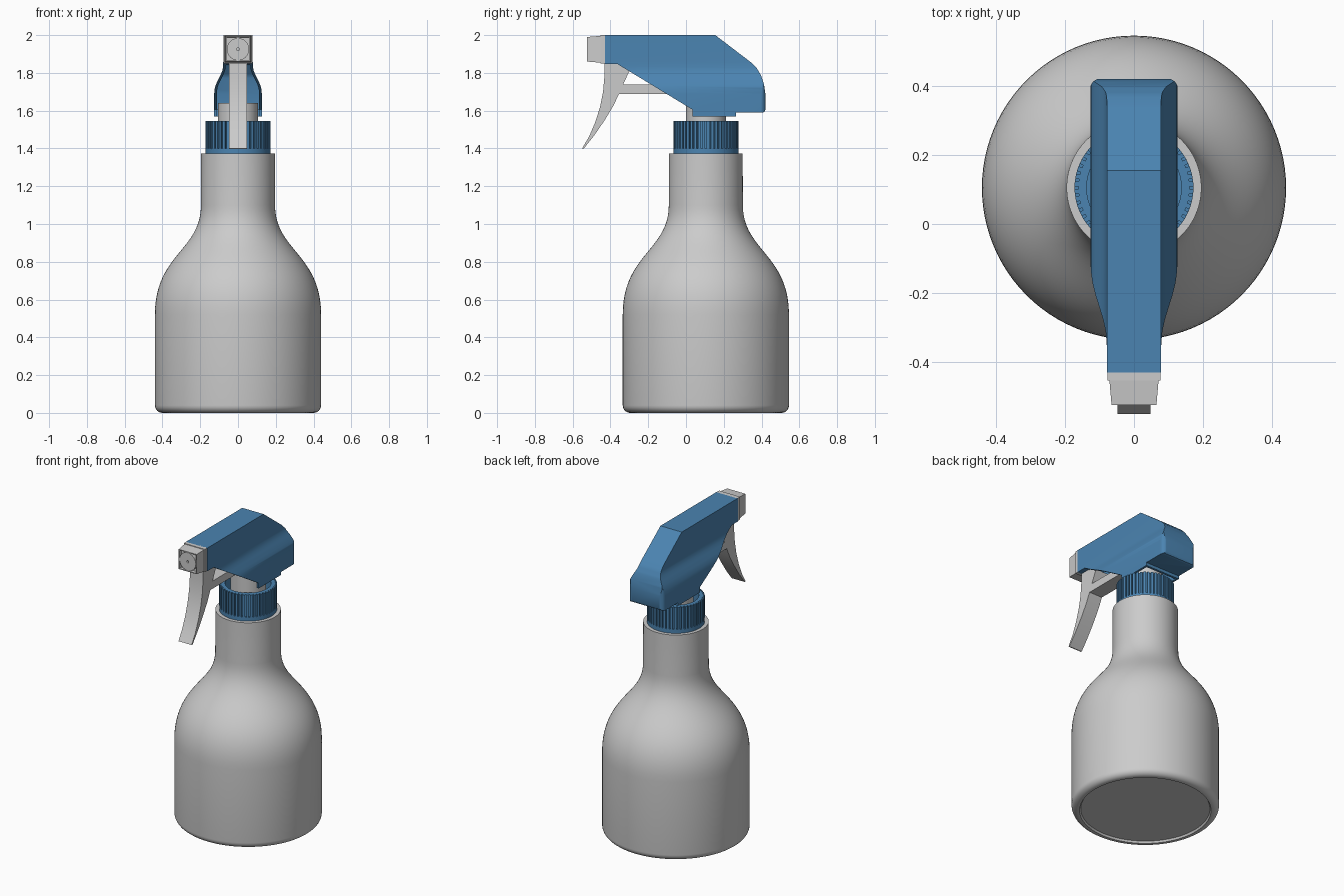
import bpy, bmesh, math
from mathutils import Vector, Matrix
from mathutils.geometry import interpolate_bezier

if "Cube" in bpy.data.objects:
    bpy.data.objects.remove(bpy.data.objects["Cube"])

CY = 0.105  # y of the bottle axis
blue = bpy.data.materials.new("blue_plastic")
blue.diffuse_color = (0.07, 0.23, 0.44, 1)
blue.use_nodes = True
blue.node_tree.nodes["Principled BSDF"].inputs["Base Color"].default_value = blue.diffuse_color


def activate(ob):
    bpy.ops.object.select_all(action='DESELECT')
    ob.select_set(True)
    bpy.context.view_layer.objects.active = ob


def finish(name, bm, mat=None):
    bmesh.ops.remove_doubles(bm, verts=bm.verts[:], dist=1e-5)
    bmesh.ops.recalc_face_normals(bm, faces=bm.faces[:])
    me = bpy.data.meshes.new(name)
    bm.to_mesh(me)
    bm.free()
    ob = bpy.data.objects.new(name, me)
    bpy.context.collection.objects.link(ob)
    if mat:
        me.materials.append(mat)
    smooth(ob)
    return ob


def smooth(ob):
    activate(ob)
    bpy.ops.object.shade_smooth_by_angle(angle=math.radians(30))


def lathe(name, pts, mat=None, y=CY, steps=96):
    bm = bmesh.new()
    vs = [bm.verts.new((r, y, z)) for r, z in pts]
    es = [bm.edges.new(p) for p in zip(vs, vs[1:])]
    bmesh.ops.spin(bm, geom=vs + es, cent=(0, y, 0), axis=(0, 0, 1),
                   angle=2 * math.pi, steps=steps, use_merge=True)
    return finish(name, bm, mat)


def prism(name, pts, axis, lo, hi, mat=None):
    """Extrude a 2D outline along axis 0, 1 or 2."""
    def place(p, d):
        c = list(p)
        c.insert(axis, d)
        return c
    bm = bmesh.new()
    a = [bm.verts.new(place(p, lo)) for p in pts]
    b = [bm.verts.new(place(p, hi)) for p in pts]
    bm.faces.new(a)
    bm.faces.new(b[::-1])
    for i in range(len(a)):
        j = (i + 1) % len(a)
        bm.faces.new((a[i], b[i], b[j], a[j]))
    return finish(name, bm, mat)


def boolean(ob, cutter, op):
    m = ob.modifiers.new("cut", 'BOOLEAN')
    m.operation, m.solver, m.object = op, 'EXACT', cutter
    activate(ob)
    bpy.ops.object.modifier_apply(modifier=m.name)
    bpy.data.objects.remove(cutter)


# bottle
shoulder = interpolate_bezier(Vector((0.44, 0.52)), Vector((0.44, 0.84)),
                              Vector((0.196, 0.86)), Vector((0.196, 1.10)), 24)
foot = [(0.40 + 0.04 * math.sin(t), 0.04 - 0.04 * math.cos(t))
        for t in (i * math.pi / 12 for i in range(7))]
lathe("bottle", [(0, 0.012), (0.385, 0.012), (0.392, 0)] + foot
      + [(p.x, p.y) for p in shoulder] + [(0.195, 1.374), (0, 1.374)])

# screw cap with ribs
lathe("screw_cap", [(0, 1.372), (0.172, 1.372), (0.172, 1.40), (0.161, 1.40), (0.161, 1.545),
                    (0.137, 1.545), (0.137, 1.45), (0, 1.45)], blue)
bm = bmesh.new()
RIBS = 48
for i in range(RIBS):
    m = (Matrix.Translation((0, CY, 0)) @ Matrix.Rotation(2 * math.pi * (i + 0.5) / RIBS, 4, 'Z')
         @ Matrix.Translation((0.164, 0, 1.4715)) @ Matrix.Diagonal((0.016, 0.014, 0.147, 1)))
    bmesh.ops.create_cube(bm, size=1, matrix=m)
finish("cap_ribs", bm, blue)

# stem between cap and head
lathe("stem", [(0, 1.44), (0.106, 1.44), (0.106, 1.64), (0, 1.64)], steps=64)

# head shell: cross-section, side outline and rounded plan intersected, then hollowed
half = [(0.126, 1.69), (0.1245, 1.71), (0.120, 1.73), (0.112, 1.75), (0.100, 1.773),
        (0.089, 1.795), (0.082, 1.815), (0.079, 1.835), (0.078, 1.86)]


def section(inset):
    right = [(x - inset, z) for x, z in [(0.126, 1.45)] + half + [(0.077, 2.1)]]
    return right + [(-x, z) for x, z in right[::-1]]


side = [(-0.43, 2.0), (0.155, 2.0), (0.345, 1.855), (0.375, 1.825), (0.398, 1.785), (0.413, 1.74),
        (0.42, 1.69), (0.42, 1.605), (0.415, 1.594), (0.405, 1.59), (0.265, 1.59), (0.265, 1.57),
        (0.035, 1.57), (0.035, 1.605), (-0.365, 1.848), (-0.43, 1.848)]
R = 0.03
arc = [(0.127 - R + R * math.cos(t), 0.4205 - R + R * math.sin(t))
       for t in (i * math.pi / 12 for i in range(7))]
plan = [(0.127, -0.6)] + arc + [(-x, y) for x, y in arc[::-1]] + [(-0.127, -0.6)]
void_side = [(-0.355, 1.4), (-0.355, 1.986), (0.15, 1.986), (0.335, 1.845), (0.383, 1.78),
             (0.405, 1.69), (0.405, 1.605), (0.25, 1.605), (0.25, 1.4)]
head = prism("spray_head", section(0), 1, -0.7, 0.7, blue)
boolean(head, prism("side_cutter", side, 0, -0.3, 0.3), 'INTERSECT')
boolean(head, prism("plan_cutter", plan, 2, 1.3, 2.2), 'INTERSECT')
void = prism("void_cutter", section(0.014), 1, -0.8, 0.8)
boolean(void, prism("void_side_cutter", void_side, 0, -0.3, 0.3), 'INTERSECT')
boolean(head, void, 'DIFFERENCE')
head.data.materials.clear()
head.data.materials.append(blue)
smooth(head)

# trigger with its push arm
prism("trigger", [(-0.43, 1.86), (-0.432, 1.78), (-0.439, 1.70), (-0.455, 1.62), (-0.480, 1.54),
                  (-0.512, 1.465), (-0.55, 1.40), (-0.542, 1.398), (-0.485, 1.47), (-0.43, 1.55),
                  (-0.385, 1.625), (-0.355, 1.688), (0.0, 1.688), (0.0, 1.738), (-0.333, 1.738),
                  (-0.295, 1.82), (-0.36, 1.86)], 0, -0.048, 0.048)

# nozzle: square collar, tapered square cup, round disc with a spray hole
ZN = 1.925
prism("nozzle_collar", [(s * 0.076, ZN + t * 0.075) for s, t in ((-1, -1), (1, -1), (1, 1), (-1, 1))],
      1, -0.453, -0.425)
bm = bmesh.new()
rings = []
for h, y in ((0.071, -0.453), (0.065, -0.523), (0.060, -0.523), (0.060, -0.50)):
    rings.append([bm.verts.new((s * h, y, ZN + t * h))
                  for s, t in ((-1, -1), (1, -1), (1, 1), (-1, 1))])
for a, b in zip(rings, rings[1:]):
    for i in range(4):
        bm.faces.new((a[i], a[(i + 1) % 4], b[(i + 1) % 4], b[i]))
bm.faces.new(rings[0])
bm.faces.new(rings[-1])
finish("nozzle", bm)
disc = lathe("nozzle_disc", [(0, 0), (0.059, 0), (0.059, 0.026), (0.007, 0.026), (0.007, 0.01),
                             (0, 0.01)], y=0, steps=48)
disc.matrix_world = Matrix.Translation((0, -0.497, ZN)) @ Matrix.Rotation(math.pi / 2, 4, 'X')
